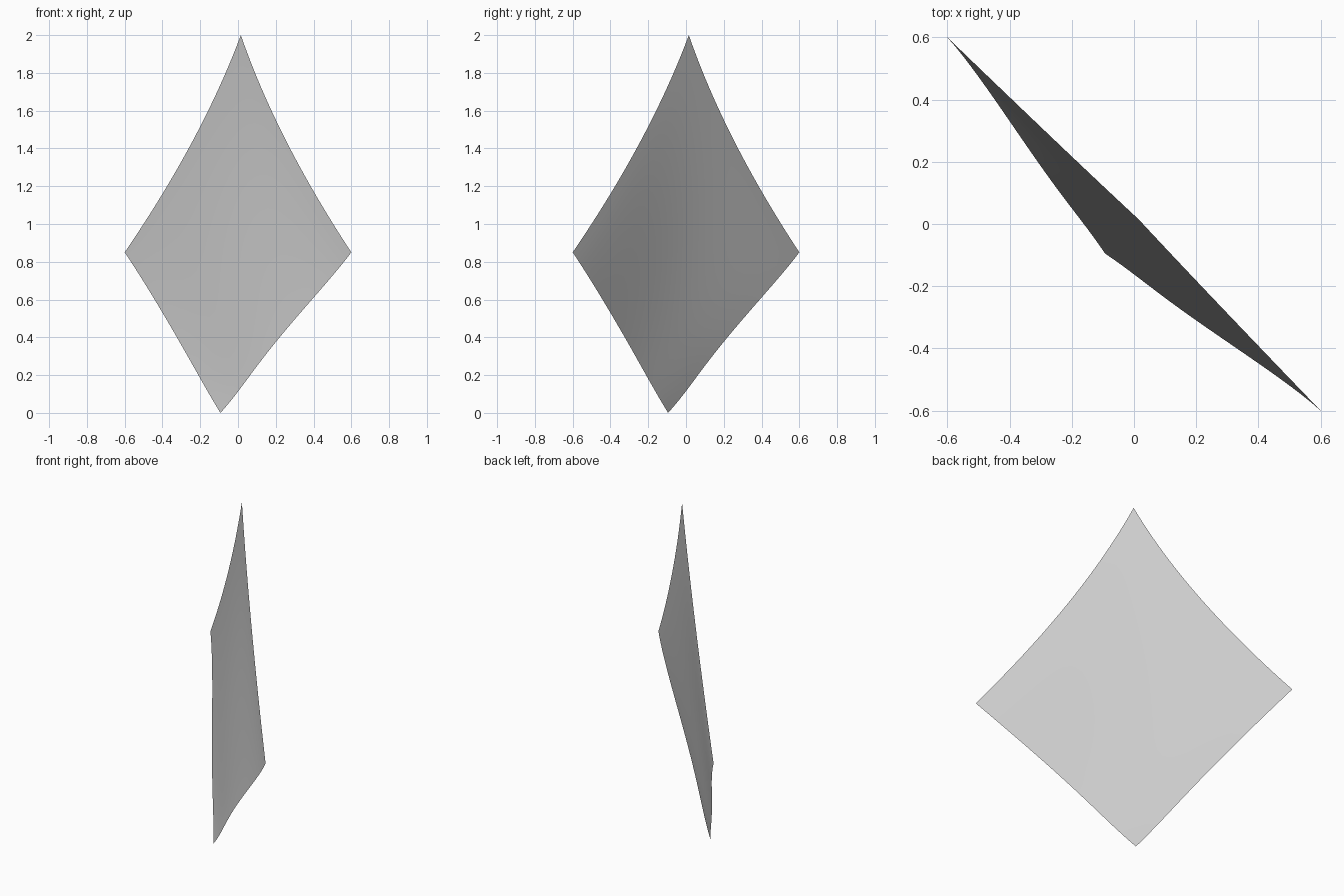
import bpy
import bmesh
from mathutils import Vector

if "Cube" in bpy.data.objects:
    bpy.data.objects.remove(bpy.data.objects["Cube"])

N = 24  # grid divisions per side

# Edge curves on the left half; the right half mirrors across the plane x = y
LOWER = [(-0.095, -0.093, 0), (-0.2, 0.05, 0.18), (-0.31, 0.2, 0.375),
         (-0.448, 0.4, 0.61), (-0.6, 0.6, 0.85)]
UPPER = [(-0.6, 0.6, 0.85), (-0.19, 0.205, 1.45), (0.015, 0.015, 2.0)]


def lower_left(t):
    """Smooth curve through the lower edge points, bottom to side corner."""
    total = Vector()
    n = len(LOWER) - 1
    for i, p in enumerate(LOWER):
        w = 1.0
        for j in range(n + 1):
            if j != i:
                w *= (t * n - j) / (i - j)
        total += Vector(p) * w
    return total


def upper_left(t):
    """Quadratic curve, side corner to top."""
    a, b, c = map(Vector, UPPER)
    return a * (1 - t) ** 2 + b * 2 * t * (1 - t) + c * t * t


def swap(p):
    return Vector((p.y, p.x, p.z))


bottom, left = lower_left(0), lower_left(1)
right, top = swap(left), upper_left(1)


def patch(u, v):
    """Blend the four edges into one surface."""
    ruled_v = swap(lower_left(u)) * (1 - v) + upper_left(u) * v
    ruled_u = lower_left(v) * (1 - u) + swap(upper_left(v)) * u
    corners = (bottom * (1 - u) * (1 - v) + right * u * (1 - v)
               + left * (1 - u) * v + top * u * v)
    return ruled_v + ruled_u - corners


# Curved diamond sheet
bm = bmesh.new()
grid = [[bm.verts.new(patch(i / N, j / N)) for j in range(N + 1)]
        for i in range(N + 1)]
for i in range(N):
    for j in range(N):
        bm.faces.new((grid[i][j], grid[i + 1][j],
                      grid[i + 1][j + 1], grid[i][j + 1])).smooth = True
mesh = bpy.data.meshes.new("curved_sheet")
bm.to_mesh(mesh)
bm.free()
sheet = bpy.data.objects.new("curved_sheet", mesh)
bpy.context.collection.objects.link(sheet)
